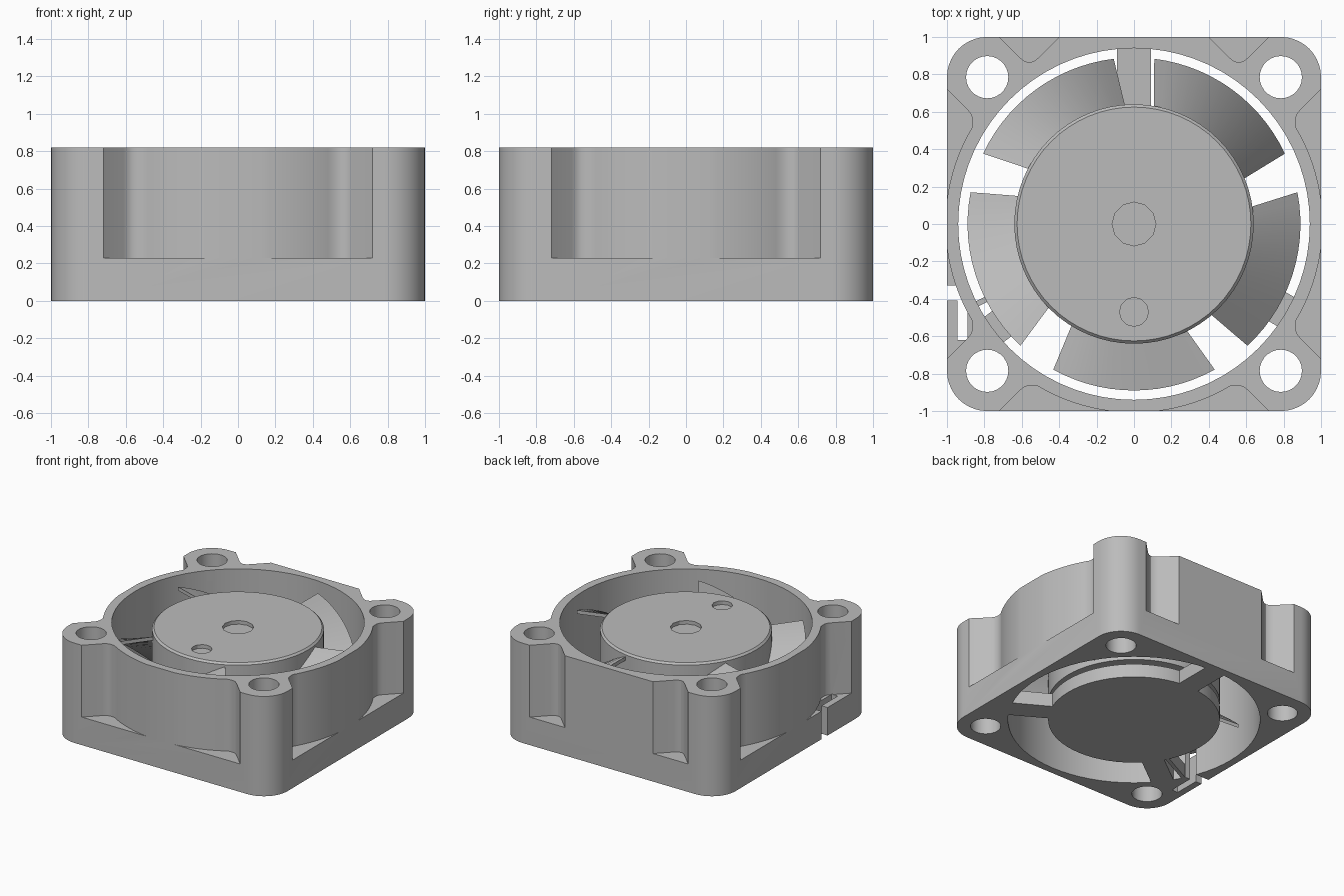
import bpy, bmesh
from math import sin, cos, radians, pi
from mathutils import Matrix

if "Cube" in bpy.data.objects:
    bpy.data.objects.remove(bpy.data.objects["Cube"])

GREY = (0.5, 0.5, 0.5, 1)
grey = bpy.data.materials.new("grey plastic")
grey.use_nodes = True
grey.diffuse_color = GREY
grey.node_tree.nodes["Principled BSDF"].inputs["Base Color"].default_value = GREY

HEIGHT, BASE, BORE, HUB = 0.82, 0.23, 0.94, 0.64


def arc(radius, start, end, steps, cx=0, cy=0):
    angles = [radians(start + (end - start) * i / steps) for i in range(steps + 1)]
    return [(cx + radius * cos(a), cy + radius * sin(a)) for a in angles]


def circle(radius, sides, cx=0, cy=0):
    return arc(radius, 0, 360, sides, cx, cy)[:-1]


def add_prism(bm, outline, z0, z1):
    low = [bm.verts.new((x, y, z0)) for x, y in outline]
    high = [bm.verts.new((x, y, z1)) for x, y in outline]
    bm.faces.new(low)
    bm.faces.new(high)
    for i in range(len(low)):
        j = (i + 1) % len(low)
        bm.faces.new((low[i], low[j], high[j], high[i]))


def finish(bm, name):
    bmesh.ops.recalc_face_normals(bm, faces=bm.faces)
    mesh = bpy.data.meshes.new(name)
    bm.to_mesh(mesh)
    bm.free()
    mesh.materials.append(grey)
    obj = bpy.data.objects.new(name, mesh)
    bpy.context.collection.objects.link(obj)
    return obj


def prisms(name, parts):
    bm = bmesh.new()
    for outline, z0, z1 in parts:
        add_prism(bm, outline, z0, z1)
    return finish(bm, name)


def activate(obj):
    bpy.ops.object.select_all(action='DESELECT')
    obj.select_set(True)
    bpy.context.view_layer.objects.active = obj


def cut(obj, cutter):
    cutter.hide_render = True
    activate(obj)
    mod = obj.modifiers.new("cut", 'BOOLEAN')
    mod.operation, mod.solver, mod.object = 'DIFFERENCE', 'EXACT', cutter
    bpy.ops.object.modifier_apply(modifier=mod.name)
    bpy.data.objects.remove(cutter)


def smooth(obj):
    activate(obj)
    bpy.ops.object.shade_smooth_by_angle(angle=radians(30))


# Frame: rounded square block
LUG = 0.785
corners = []
for k, (sx, sy) in enumerate([(1, 1), (-1, 1), (-1, -1), (1, -1)]):
    corners += arc(1 - LUG, 90 * k, 90 * k + 90, 10, sx * LUG, sy * LUG)
frame = prisms("frame", [(corners, 0, HEIGHT)])

# Side notches leave the ring, the screw lugs and a flat back wall
lug_edge = [(0.76, 1.04), (0.61, 0.89), (0.585, 0.87), (0.56, 0.863)]
curved = lug_edge + arc(1.008, 59, 83, 10) + [(0.123, 1.04)]
flat = lug_edge + [(0.535, 0.87), (0.51, 0.89), (0.36, 1.04)]
notches = []
for k in range(4):
    c, s = [(1, 0), (0, 1), (-1, 0), (0, -1)][k]
    for side in (1, -1):
        shape = flat if k == 0 else curved
        turned = [(c * side * x - s * y, s * side * x + c * y) for x, y in shape]
        notches.append((turned, BASE, 1))
cut(frame, prisms("notch_cutter", notches))

# Bore and screw holes
holes = [(circle(BORE, 72), -0.1, 1)]
holes += [(circle(0.113, 28, x, y), -0.1, 1) for x in (-LUG, LUG) for y in (-LUG, LUG)]
cut(frame, prisms("hole_cutter", holes))

# Cable opening with a hooked tab
cable = [(-1.1, -0.33), (-0.8, -0.33), (-0.8, -0.41), (-0.89, -0.41),
         (-0.89, -0.62), (-0.945, -0.62), (-0.945, -0.41), (-1.1, -0.41)]
cut(frame, prisms("cable_cutter", [(cable, -0.1, BASE + 0.003)]))
smooth(frame)

# Motor plate and its struts
smooth(prisms("motor_plate", [(circle(HUB, 64), 0, 0.11)]))


def strut(name, angle, width):
    c, s = cos(radians(angle)), sin(radians(angle))
    box = [(0.58, -width / 2), (0.955, -width / 2), (0.955, width / 2), (0.58, width / 2)]
    prisms(name, [([(c * x - s * y, s * x + c * y) for x, y in box], 0, 0.11)])


strut("back_strut", 90, 0.18)
strut("left_strut", 330, 0.18)
strut("right_strut", 217, 0.17)
strut("cable_guide", 207, 0.03)

# Rotor hub with a chamfered rim and two shallow recesses
bm = bmesh.new()
profile = [(0, 0.15), (HUB, 0.15), (HUB, 0.765), (HUB - 0.015, 0.78), (0, 0.78)]
verts = [bm.verts.new((r, 0, z)) for r, z in profile]
edges = [bm.edges.new(pair) for pair in zip(verts, verts[1:])]
bmesh.ops.spin(bm, geom=verts + edges, axis=(0, 0, 1), cent=(0, 0, 0),
               angle=2 * pi, steps=64, use_duplicate=False)
bmesh.ops.remove_doubles(bm, verts=bm.verts, dist=0.0005)
hub = finish(bm, "rotor_hub")
cut(hub, prisms("recess_cutter", [(circle(0.117, 12), 0.75, 1),
                                  (circle(0.077, 12, 0, -0.47), 0.75, 1)]))
smooth(hub)

# Motor shaft core between plate and hub
smooth(prisms("motor_core", [(circle(0.5, 48), 0.1, 0.16)]))

# Five swept blades, steeper towards the low edge
STEPS, SPAN, THICK = 14, 58, 0.03
for n in range(5):
    bm = bmesh.new()
    rows = []
    for i in range(STEPS + 1):
        t = i / STEPS
        z = 0.75 - 0.54 * (0.5 * t + 0.5 * t * t)
        row = []
        for r, lag in ((HUB - 0.03, -3), (0.89, 0)):
            a = radians(299 + 72 * n + lag - SPAN * t)
            for drop in (0, THICK):
                row.append(bm.verts.new((r * cos(a), r * sin(a), z - drop)))
        rows.append(row)
    ring = (0, 1, 3, 2)
    for a, b in zip(rows, rows[1:]):
        for i in range(4):
            p, q = ring[i], ring[(i + 1) % 4]
            bm.faces.new((a[p], a[q], b[q], b[p]))
    for row in (rows[0], rows[-1]):
        bm.faces.new([row[i] for i in ring])
    smooth(finish(bm, f"blade_{n + 1}"))
